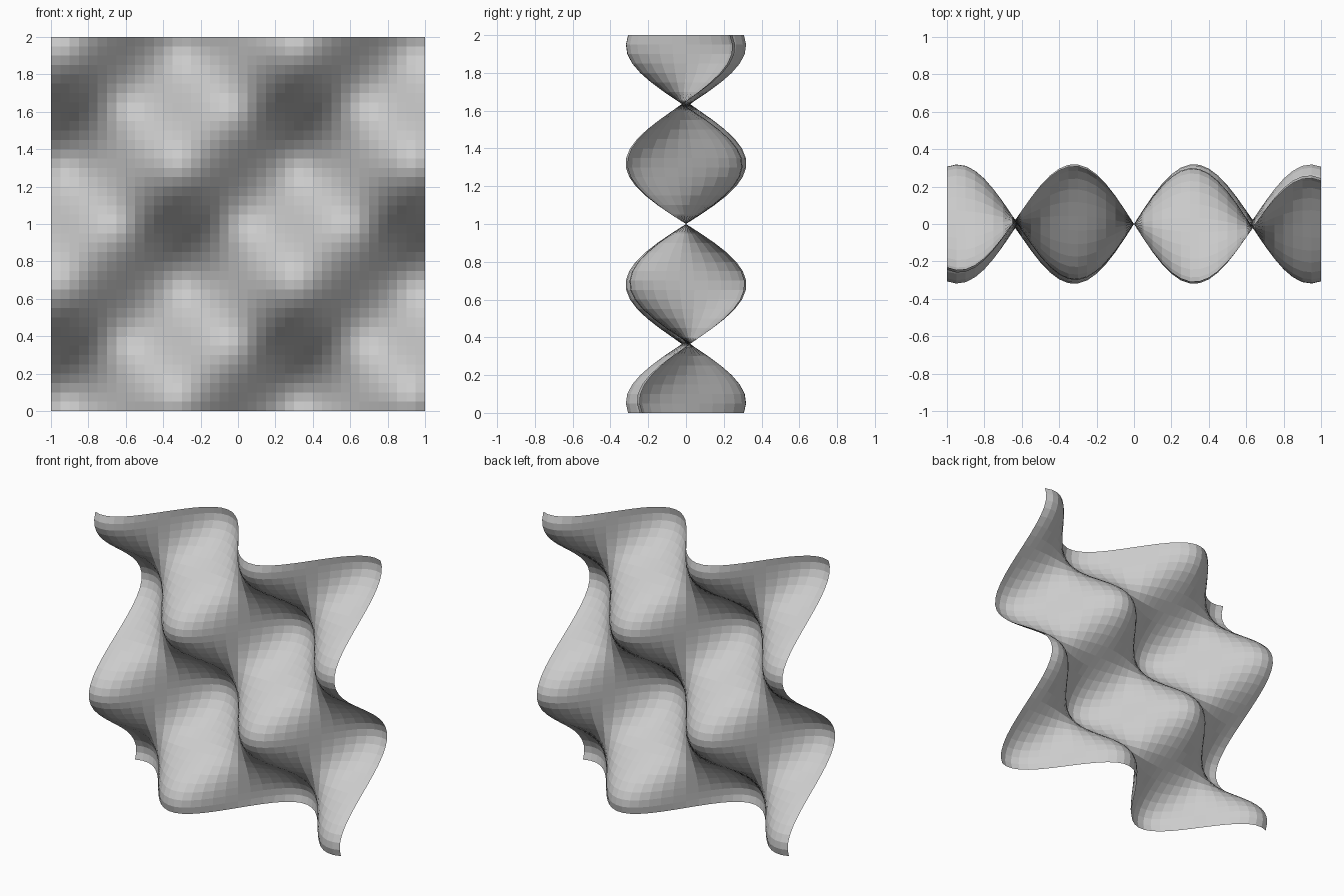
import bpy, bmesh
from math import sin

if "Cube" in bpy.data.objects:
    bpy.data.objects.remove(bpy.data.objects["Cube"])

N = 40           # cells per side
AMP = 0.305      # wave height
TWIST = -0.05    # slight saddle twist added to the waves


def depth(x, w):
    return AMP * sin(5 * x) * sin(5 * w) + TWIST * x * w


# Wavy sheet: an upright square grid displaced along y
bm = bmesh.new()
grid = []
for j in range(N + 1):
    w = -1 + 2 * j / N
    row = []
    for i in range(N + 1):
        x = -1 + 2 * i / N
        row.append(bm.verts.new((x, depth(x, w), w + 1)))
    grid.append(row)

for j in range(N):
    for i in range(N):
        bm.faces.new((grid[j][i], grid[j][i + 1],
                      grid[j + 1][i + 1], grid[j + 1][i]))

mesh = bpy.data.meshes.new("wavy_sheet")
bm.to_mesh(mesh)
bm.free()
sheet = bpy.data.objects.new("wavy_sheet", mesh)
bpy.context.collection.objects.link(sheet)
